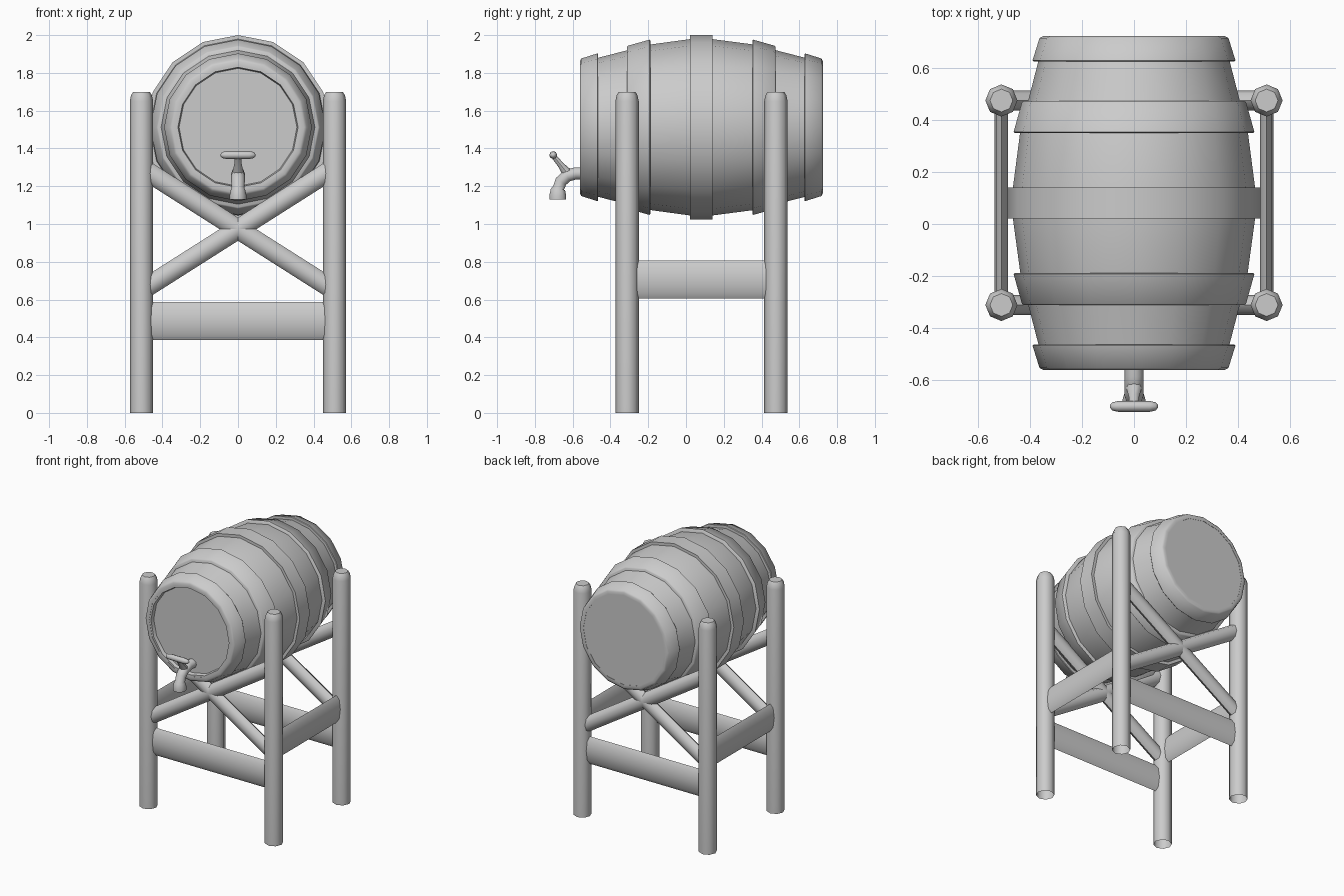
import bpy, bmesh, math
from mathutils import Vector

if "Cube" in bpy.data.objects:
    bpy.data.objects.remove(bpy.data.objects["Cube"])


def skin(name, rings, cap_start=True, cap_end=True, loop=False):
    """Join rings of points into one smooth-by-angle mesh."""
    bm = bmesh.new()
    vs = [[bm.verts.new(p) for p in ring] for ring in rings]
    pairs = list(zip(vs, vs[1:]))
    if loop:
        pairs.append((vs[-1], vs[0]))
    for a, b in pairs:
        n = len(a)
        for i in range(n):
            j = (i + 1) % n
            bm.faces.new((a[i], a[j], b[j], b[i]))
    if not loop:
        if cap_start:
            bm.faces.new(vs[0][::-1])
        if cap_end:
            bm.faces.new(vs[-1])
    bmesh.ops.recalc_face_normals(bm, faces=bm.faces)
    me = bpy.data.meshes.new(name)
    bm.to_mesh(me)
    bm.free()
    ob = bpy.data.objects.new(name, me)
    bpy.context.collection.objects.link(ob)
    bpy.ops.object.select_all(action='DESELECT')
    ob.select_set(True)
    bpy.context.view_layer.objects.active = ob
    bpy.ops.object.shade_smooth_by_angle(angle=math.radians(50))
    return ob


def sweep(name, pts, radii, thin, sides=8, **kw):
    """Sweep ellipses (radius along thin axis, radius across) through points."""
    pts = [Vector(p) for p in pts]
    thin = Vector(thin)
    rings = []
    for i, p in enumerate(pts):
        t = (pts[min(i + 1, len(pts) - 1)] - pts[max(i - 1, 0)]).normalized()
        w = t.cross(thin).normalized()
        a, b = radii[i]
        rings.append([p + thin * a * math.cos(k * math.tau / sides)
                      + w * b * math.sin(k * math.tau / sides) for k in range(sides)])
    return skin(name, rings, **kw)


X, Y = (1, 0, 0), (0, 1, 0)
BZ, BY = 1.512, 0.081      # barrel axis height and middle


def barrel_lathe(name, profile, loop=False):
    """Turn (y, radius) points around the barrel axis, 16 sides."""
    rings = [[(r * math.cos(k * math.tau / 16), y, BZ + r * math.sin(k * math.tau / 16))
              for k in range(16)] for y, r in profile]
    return skin(name, rings, loop=loop)


# Barrel body with recessed front head and flat back head
barrel_lathe("barrel_body", [
    (-0.535, 0.312), (-0.56, 0.318), (-0.56, 0.345), (-0.465, 0.368), (-0.31, 0.408),
    (-0.19, 0.438), (0.03, 0.468), (0.13, 0.468), (0.36, 0.438), (0.475, 0.408),
    (0.63, 0.368), (0.722, 0.345)])

# Hoops: two tapered pairs mirrored about the barrel middle, plus the middle hoop
for side, label in ((-1, "front"), (1, "back")):
    barrel_lathe(label + "_end_hoop", [(BY + side * d, r) for d, r in (
        (0.643, 0.33), (0.643, 0.35), (0.636, 0.364), (0.55, 0.391),
        (0.546, 0.388), (0.546, 0.34))], loop=True)
    barrel_lathe(label + "_hoop", [(BY + side * d, r) for d, r in (
        (0.394, 0.37), (0.394, 0.424), (0.388, 0.432), (0.274, 0.464),
        (0.27, 0.46), (0.27, 0.40))], loop=True)
barrel_lathe("middle_hoop", [(BY + d, r) for d, r in (
    (-0.059, 0.44), (-0.059, 0.488), (0.059, 0.488), (0.059, 0.44))], loop=True)

# Tap: pipe bending down to a flared spout
sweep("tap_pipe",
      [(0, -0.50, 1.268), (0, -0.585, 1.268), (0, -0.63, 1.255), (0, -0.662, 1.225),
       (0, -0.675, 1.19), (0, -0.678, 1.182), (0, -0.679, 1.15), (0, -0.679, 1.13)],
      [(0.036, 0.034)] * 4 + [(0.034, 0.032), (0.038, 0.04), (0.045, 0.047), (0.045, 0.047)],
      X, sides=10)
# Tap handle: tilted stem with a rounded cross grip
sweep("tap_stem", [(0, -0.625, 1.265), (0, -0.665, 1.315), (0, -0.703, 1.362)],
      [(0.032, 0.028), (0.02, 0.016), (0.017, 0.014)], X)
sweep("tap_grip", [(x, -0.703, 1.365) for x in (-0.092, -0.083, -0.06, 0, 0.06, 0.083, 0.092)],
      [(r, r) for r in (0.006, 0.016, 0.021, 0.021, 0.021, 0.016, 0.006)], Y)

# Stand
LX, R = 0.511, 0.062
LEG_Y = {"front": -0.312, "back": 0.476}
for label, y in LEG_Y.items():
    for s, side in ((-1, "left"), (1, "right")):
        # Legs: open at the foot, rounded at the top
        sweep(f"{label}_{side}_leg", [(s * LX, y, z) for z in (0, 1.65, 1.682, 1.70)],
              [(r, r) for r in (R, R, 0.055, 0.044)], X, cap_start=False)
        # Crossed braces under the barrel
        sweep(f"{label}_{side}_brace", [(-s * 0.5, y, 0.655), (s * 0.5, y, 1.29)],
              [(0.038, 0.052)] * 2, Y)
    # Low rails
    sweep(label + "_rail", [(-0.5, y, 0.487), (0.5, y, 0.487)], [(0.028, 0.101)] * 2, Y)
for s, side in ((-1, "left"), (1, "right")):
    sweep(side + "_rail", [(s * LX, -0.30, 0.706), (s * LX, 0.465, 0.706)],
          [(0.026, 0.101)] * 2, X)
